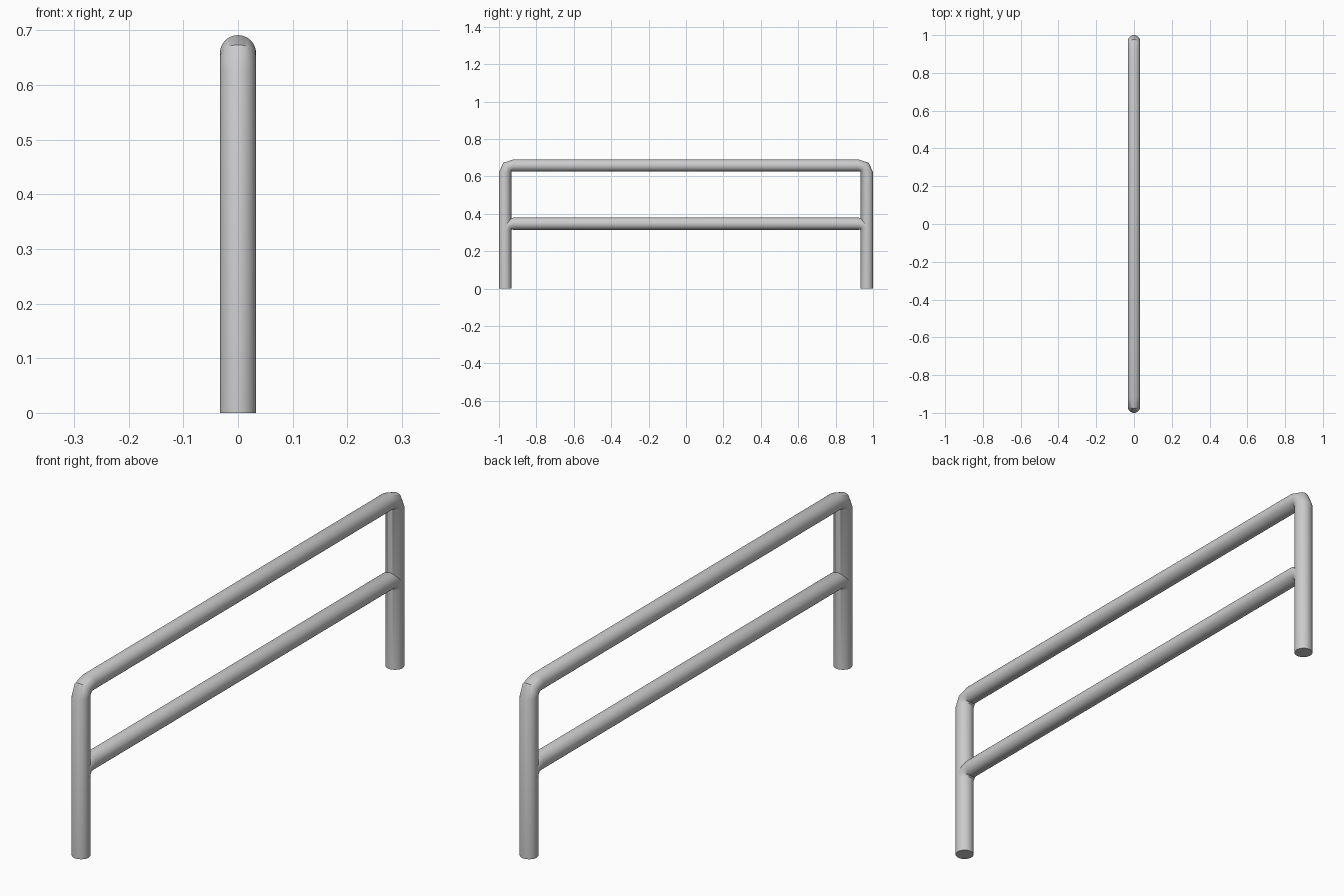
import bpy, bmesh, math
from mathutils import Vector

if "Cube" in bpy.data.objects:
    bpy.data.objects.remove(bpy.data.objects["Cube"])

R = 0.033      # tube radius
SIDES = 32
POST_Y = 0.967


def bent_tube(name, foot_z, rail_z):
    """Upright, two-facet bend, rail, bend, upright - swept in the YZ plane."""
    # centre y, centre z, ring direction angle (outward normal in YZ)
    half = [(POST_Y, foot_z, 0), (POST_Y, rail_z - 0.035, 0),
            (0.953, rail_z - 0.008, 45), (0.922, rail_z, 90)]
    path = half + [(-y, z, 180 - a) for y, z, a in reversed(half)]
    bm = bmesh.new()
    rings = []
    for y, z, a in path:
        a = math.radians(a)
        out = Vector((0, math.cos(a), math.sin(a)))
        side = Vector((1, 0, 0))
        c = Vector((0, y, z))
        rings.append([bm.verts.new(c + R * (out * math.cos(t) + side * math.sin(t)))
                      for t in (2 * math.pi * i / SIDES for i in range(SIDES))])
    for p, q in zip(rings, rings[1:]):
        for i in range(SIDES):
            j = (i + 1) % SIDES
            bm.faces.new((p[i], p[j], q[j], q[i]))
    # end caps
    bm.faces.new(rings[0])
    bm.faces.new(rings[-1])
    bmesh.ops.recalc_face_normals(bm, faces=bm.faces[:])
    mesh = bpy.data.meshes.new(name)
    bm.to_mesh(mesh)
    bm.free()
    ob = bpy.data.objects.new(name, mesh)
    bpy.context.collection.objects.link(ob)
    bpy.ops.object.select_all(action='DESELECT')
    ob.select_set(True)
    bpy.context.view_layer.objects.active = ob
    bpy.ops.object.shade_smooth_by_angle(angle=math.radians(40))
    return ob


# outer hoop: both posts and the top rail
bent_tube("outer_hoop", 0.0, 0.658)
# middle rail, its bent ends merging into the posts
bent_tube("middle_rail", 0.30, 0.347)
